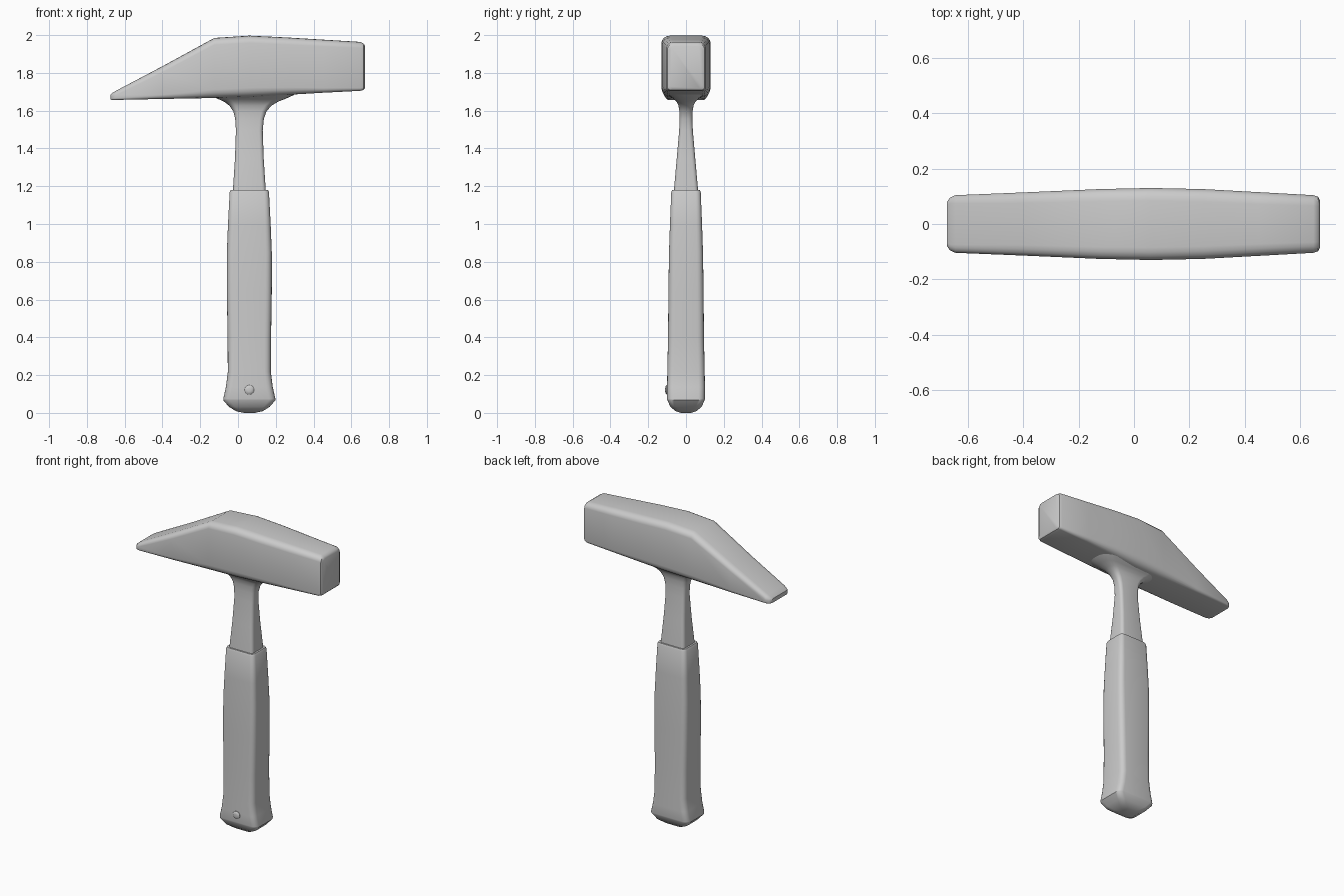
import bpy, bmesh, math
from mathutils import Vector


def rounded_rect(a, b, r_top, r_bot, seg=4):
    """Rounded rectangle outline, half sizes a, b; radii given as (along a, along b)."""
    pts = []
    for q, (sx, sy) in enumerate([(1, 1), (-1, 1), (-1, -1), (1, -1)]):
        ra, rb = r_top if sy > 0 else r_bot
        ra, rb = min(ra, a * 0.95), min(rb, b * 0.95)
        for i in range(seg + 1):
            t = math.pi / 2 * (q + i / seg)
            pts.append((sx * (a - ra) + ra * math.cos(t), sy * (b - rb) + rb * math.sin(t)))
    return pts


def loft(name, rings, angle=35):
    bm = bmesh.new()
    loops = [[bm.verts.new(p) for p in ring] for ring in rings]
    n = len(loops[0])
    for lo, hi in zip(loops, loops[1:]):
        for i in range(n):
            j = (i + 1) % n
            bm.faces.new((lo[i], lo[j], hi[j], hi[i]))
    bm.faces.new(loops[0][::-1])
    bm.faces.new(loops[-1])
    bmesh.ops.recalc_face_normals(bm, faces=bm.faces)
    mesh = bpy.data.meshes.new(name)
    bm.to_mesh(mesh)
    bm.free()
    obj = bpy.data.objects.new(name, mesh)
    bpy.context.collection.objects.link(obj)
    bpy.ops.object.select_all(action='DESELECT')
    obj.select_set(True)
    bpy.context.view_layer.objects.active = obj
    bpy.ops.object.shade_smooth_by_angle(angle=math.radians(angle))
    return obj


def column(name, sections, angle=35):
    """Loft upward through (z, centre x, half x, half y, corner radius)."""
    return loft(name, [[(cx + u, v, z) for u, v in rounded_rect(hx, hy, (r, r), (r, r))]
                       for z, cx, hx, hy, r in sections], angle)


# Hammer head: x, bottom z, top z, half width, top radius, bottom radius
head = [
    (-0.675, 1.662, 1.688, 0.080, 0.010, 0.006),
    (-0.665, 1.660, 1.697, 0.095, 0.018, 0.008),
    (-0.645, 1.660, 1.709, 0.104, 0.025, 0.010),
    (-0.40, 1.665, 1.838, 0.114, 0.032, 0.022),
    (-0.125, 1.670, 1.988, 0.126, 0.036, 0.045),
    (0.06, 1.674, 2.000, 0.130, 0.038, 0.050),
    (0.25, 1.686, 1.991, 0.126, 0.038, 0.040),
    (0.45, 1.698, 1.979, 0.115, 0.036, 0.025),
    (0.648, 1.708, 1.967, 0.104, 0.032, 0.015),
    (0.665, 1.713, 1.958, 0.098, 0.028, 0.015),
    (0.672, 1.722, 1.946, 0.085, 0.022, 0.015),
]
loft("hammer_head", [[(x, u, (lo + hi) / 2 + v) for u, v in
                      rounded_rect(w, (hi - lo) / 2, (rt * 1.2, rt), (rb, rb))]
                     for x, lo, hi, w, rt, rb in head])

# Metal neck flaring into the head
column("neck", [
    (1.10, 0.060, 0.090, 0.068, 0.020),
    (1.18, 0.060, 0.087, 0.064, 0.020),
    (1.35, 0.060, 0.076, 0.049, 0.020),
    (1.50, 0.060, 0.071, 0.036, 0.020),
    (1.56, 0.061, 0.076, 0.034, 0.022),
    (1.60, 0.063, 0.088, 0.035, 0.026),
    (1.63, 0.066, 0.112, 0.040, 0.034),
    (1.65, 0.069, 0.142, 0.050, 0.045),
    (1.667, 0.072, 0.182, 0.067, 0.060),
    (1.685, 0.074, 0.220, 0.094, 0.080),
    (1.705, 0.075, 0.250, 0.115, 0.090),
], 50)

# Swelling grip with flared end and domed butt
column("grip", [
    (0.003, 0.060, 0.028, 0.026, 0.018),
    (0.012, 0.060, 0.070, 0.055, 0.028),
    (0.035, 0.060, 0.108, 0.083, 0.032),
    (0.070, 0.060, 0.138, 0.098, 0.034),
    (0.078, 0.060, 0.138, 0.100, 0.034),
    (0.14, 0.060, 0.124, 0.100, 0.034),
    (0.22, 0.060, 0.114, 0.099, 0.034),
    (0.40, 0.060, 0.115, 0.095, 0.034),
    (0.65, 0.060, 0.119, 0.093, 0.034),
    (0.85, 0.060, 0.119, 0.090, 0.032),
    (1.00, 0.060, 0.113, 0.085, 0.030),
    (1.172, 0.060, 0.104, 0.078, 0.026),
    (1.184, 0.060, 0.098, 0.073, 0.024),
])

# Small round stud near the butt, front side only
stud = []
for y, r in [(-0.09, 0.025), (-0.103, 0.025), (-0.108, 0.019), (-0.110, 0.010)]:
    stud.append([(0.06 + r * math.cos(2 * math.pi * i / 16), y,
                  0.125 + r * math.sin(2 * math.pi * i / 16)) for i in range(16)])
loft("stud", stud)
bpy.context.view_layer.update()
low = min((o.matrix_world @ Vector(c)).z for o in bpy.data.objects for c in o.bound_box)
for o in bpy.data.objects:
    o.location.z -= low
